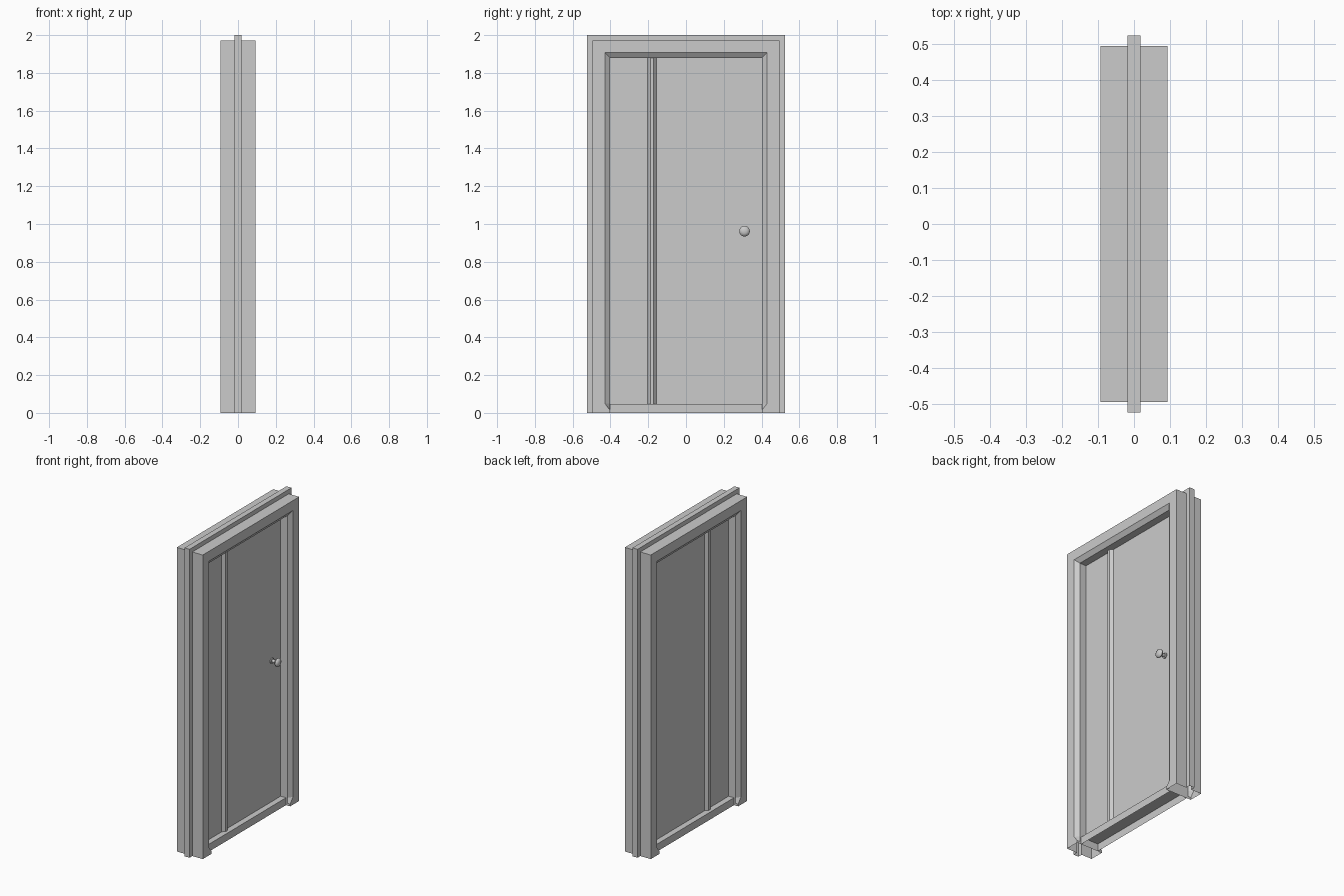
import bpy, bmesh, math
from mathutils import Vector

cube = bpy.data.objects.get("Cube")
if cube:
    bpy.data.objects.remove(cube, do_unlink=True)

grey = bpy.data.materials.new("light_grey")
grey.use_nodes = True
grey.diffuse_color = (0.6, 0.6, 0.6, 1)
grey.node_tree.nodes["Principled BSDF"].inputs["Base Color"].default_value = (0.6, 0.6, 0.6, 1)

HALF, TOP = 0.402, 1.88      # door opening
FACE, FIN = 0.093, 0.018     # half depths of casing and centre fin
LEAF = 0.025                 # half thickness of the door


def finish(name, bm, smooth=False):
    bmesh.ops.recalc_face_normals(bm, faces=bm.faces[:])
    mesh = bpy.data.meshes.new(name)
    bm.to_mesh(mesh)
    bm.free()
    obj = bpy.data.objects.new(name, mesh)
    bpy.context.collection.objects.link(obj)
    mesh.materials.append(grey)
    if smooth:
        bpy.ops.object.select_all(action="DESELECT")
        obj.select_set(True)
        bpy.context.view_layer.objects.active = obj
        bpy.ops.object.shade_smooth_by_angle(angle=math.radians(40))
    return obj


def loft(name, rings, closed=True, caps=False, smooth=False):
    """Skin a list of equal-length rings of points."""
    bm = bmesh.new()
    loops = [[bm.verts.new(p) for p in ring] for ring in rings]
    for a, b in zip(loops, loops[1:]):
        n = len(a)
        for i in range(n if closed else n - 1):
            j = (i + 1) % n
            bm.faces.new((a[i], a[j], b[j], b[i]))
    if caps:
        bm.faces.new(loops[0])
        bm.faces.new(loops[-1])
    return finish(name, bm, smooth)


def box(name, x, y0, y1, z0, z1, open_bottom=False):
    bm = bmesh.new()
    bmesh.ops.create_cube(bm, size=1)
    for v in bm.verts:
        v.co = Vector((v.co.x * 2 * x,
                       y1 if v.co.y > 0 else y0,
                       z1 if v.co.z > 0 else z0))
    if open_bottom:
        low = min(bm.faces, key=lambda f: f.calc_center_median().z)
        bmesh.ops.delete(bm, geom=[low], context="FACES_ONLY")
    return finish(name, bm)


# Frame: one hollow section (outward offset, depth) swept up, across and down
def section(bevel):
    half = [(0, FACE - 0.02), (bevel, FACE), (0.092, FACE),
            (0.092, FIN), (0.121, FIN)]
    return half + [(o, -x) for o, x in reversed(half)]


def leg(side, z, bevel):
    return [(x, side * (HALF + o), z) for o, x in section(bevel)]


def corner(side):
    return [(x, side * (HALF + o), min(TOP + o, 2)) for o, x in section(0.028)]


feet = ((0, 0), (0.015, 0), (0.05, 0.028))
rings = [leg(-1, z, b) for z, b in feet] + [corner(-1), corner(1)]
rings += [leg(1, z, b) for z, b in reversed(feet)]
loft("door_frame", rings)

# Sill, hollow underneath
box("sill", 0.063, -HALF, HALF, 0, 0.048, open_bottom=True)

# Side panel and door leaf
box("side_panel", LEAF, -HALF, -0.18, 0.048, TOP)
box("door_leaf", LEAF, -0.18, HALF, 0.048, TOP)

# Mullion with sloping sides, on both faces
profile = [(LEAF, -0.203), (LEAF + 0.018, -0.188), (LEAF + 0.018, -0.171), (LEAF, -0.155)]
for name, s in (("front_mullion", 1), ("rear_mullion", -1)):
    loft(name, [[(s * x, y, z) for x, y in profile] for z in (0.048, TOP)], caps=True)

# Knob, turned around the x axis
turning = [(0, 0.018), (0.006, 0.018), (0.008, 0.011), (0.028, 0.011),
           (0.036, 0.024), (0.044, 0.028), (0.052, 0.024), (0.058, 0.012)]
loft("door_knob", [[(LEAF + d, 0.31 + r * math.cos(k * math.tau / 24),
                     0.962 + r * math.sin(k * math.tau / 24)) for k in range(24)]
                   for d, r in turning], caps=True, smooth=True)
